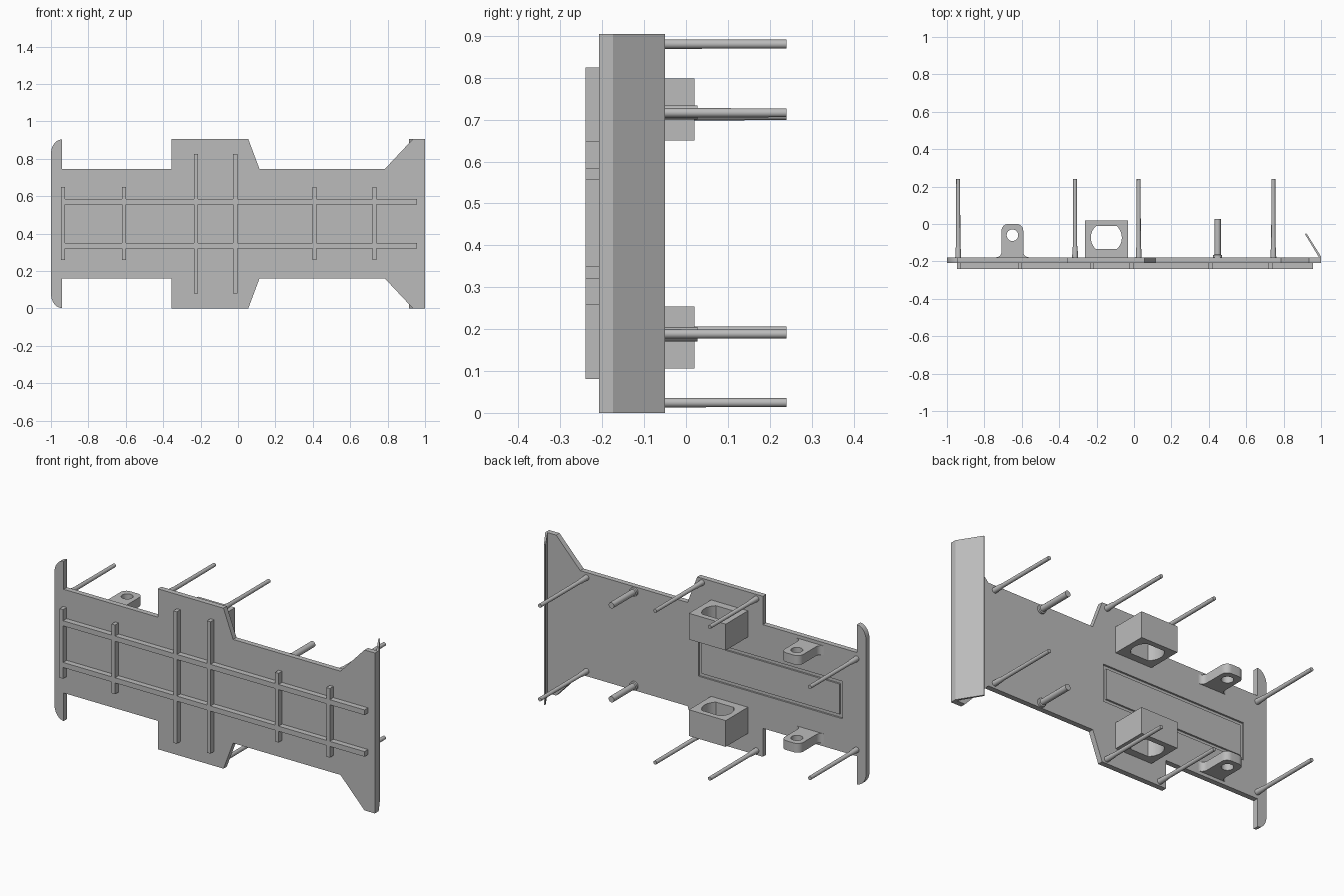
import bpy, bmesh, math
from math import sin, cos, pi
from mathutils import Vector

if "Cube" in bpy.data.objects:
    bpy.data.objects.remove(bpy.data.objects["Cube"], do_unlink=True)

grey = bpy.data.materials.new("plain_grey")
grey.use_nodes = True
grey.diffuse_color = (0.5, 0.5, 0.5, 1)
grey.node_tree.nodes["Principled BSDF"].inputs["Base Color"].default_value = (0.5, 0.5, 0.5, 1)

MID = 0.4525              # mirror height
FRONT, BACK = -0.208, -0.178   # plate faces


def finish(name, bm, smooth=False):
    bmesh.ops.recalc_face_normals(bm, faces=bm.faces)
    mesh = bpy.data.meshes.new(name)
    bm.to_mesh(mesh)
    bm.free()
    mesh.materials.append(grey)
    ob = bpy.data.objects.new(name, mesh)
    bpy.context.collection.objects.link(ob)
    if smooth:
        shade(ob)
    return ob


def shade(ob):
    bpy.ops.object.select_all(action='DESELECT')
    ob.select_set(True)
    bpy.context.view_layer.objects.active = ob
    bpy.ops.object.shade_smooth_by_angle(angle=math.radians(35))


def prism(name, outline, axis, lo, hi, smooth=False):
    """Extrude a 2D outline along y (outline in x, z) or z (outline in x, y)."""
    bm = bmesh.new()
    place = (lambda p: (p[0], lo, p[1])) if axis == 'y' else (lambda p: (p[0], p[1], lo))
    face = bm.faces.new([bm.verts.new(place(p)) for p in outline])
    ext = bmesh.ops.extrude_face_region(bm, geom=[face])
    step = Vector((0, hi - lo, 0)) if axis == 'y' else Vector((0, 0, hi - lo))
    bmesh.ops.translate(bm, vec=step, verts=[v for v in ext["geom"] if isinstance(v, bmesh.types.BMVert)])
    return finish(name, bm, smooth)


def box(name, x0, x1, y0, y1, z0, z1):
    return prism(name, [(x0, y0), (x1, y0), (x1, y1), (x0, y1)], 'z', z0, z1)


def arc(cx, cy, r, start, end, n=8):
    return [(cx + r * cos(math.radians(start + (end - start) * i / n)),
             cy + r * sin(math.radians(start + (end - start) * i / n))) for i in range(n + 1)]


def rod(name, x, z, rings, sides=20):
    """Round rod along y from (y, radius) rings."""
    bm = bmesh.new()
    loops = [[bm.verts.new((x + r * cos(2 * pi * i / sides), y, z + r * sin(2 * pi * i / sides)))
              for i in range(sides)] for y, r in rings]
    for a, b in zip(loops, loops[1:]):
        for i in range(sides):
            j = (i + 1) % sides
            bm.faces.new((a[i], a[j], b[j], b[i]))
    bm.faces.new(loops[0])
    bm.faces.new(loops[-1])
    return finish(name, bm, True)


def cut(ob, cutter):
    mod = ob.modifiers.new("cut", 'BOOLEAN')
    mod.operation, mod.solver, mod.object = 'DIFFERENCE', 'EXACT', cutter
    bpy.ops.object.select_all(action='DESELECT')
    ob.select_set(True)
    bpy.context.view_layer.objects.active = ob
    bpy.ops.object.modifier_apply(modifier=mod.name)
    bpy.data.objects.remove(cutter, do_unlink=True)


# Main plate: upper half outline, mirrored about the middle height
upper = [(1.0, 0.905), (0.935, 0.905), (0.785, 0.745), (0.115, 0.745), (0.055, 0.905),
         (-0.355, 0.905), (-0.355, 0.745), (-0.942, 0.745), (-0.942, 0.903)]
upper += [(-0.942 + 0.058 * cos(a), 0.825 + 0.078 * sin(a))
          for a in (pi * (0.55 + 0.45 * i / 8) for i in range(9))]
outline = upper + [(x, 2 * MID - z) for x, z in reversed(upper)]
plate = prism("main_plate", outline, 'y', FRONT, BACK)

# Rectangular groove on the back of the plate
cut(plate, box("groove_cutter", -0.853, 0.047, BACK - 0.01, BACK + 0.02, 0.347, 0.558))
box("groove_island", -0.833, 0.027, BACK - 0.012, BACK, 0.367, 0.538)

# Angled flap along the end
prism("end_flap", [(0.99, BACK - 0.002), (1.0, BACK - 0.002), (1.0, BACK + 0.004),
                   (0.922, -0.05), (0.914, -0.054)], 'z', 0, 2 * MID)

# Front ribs
for i, (x, half) in enumerate([(-0.935, 0.195), (-0.61, 0.195), (-0.225, 0.372),
                               (-0.015, 0.372), (0.41, 0.195), (0.73, 0.195)]):
    box(f"upright_rib_{i + 1}", x - 0.011, x + 0.011, -0.24, FRONT, MID - half, MID + half)
for i, z in enumerate((0.335, 0.57)):
    box(f"long_rib_{i + 1}", -0.93, 0.957, -0.2395, FRONT, z - 0.0145, z + 0.0145)

for side, sign in (("upper", 1), ("lower", -1)):
    # Long pins with flared bases
    for i, (x, dz) in enumerate([(-0.94, 0.257), (-0.315, 0.428), (0.025, 0.428), (0.745, 0.264)]):
        rod(f"{side}_pin_{i + 1}", x, MID + sign * dz,
            [(BACK - 0.005, 0.016), (BACK + 0.05, 0.0135), (BACK + 0.06, 0.0115), (0.24, 0.0105)])

    # Short post with a collar
    rod(f"{side}_short_post", 0.447, MID + sign * 0.265,
        [(BACK - 0.005, 0.024), (BACK + 0.012, 0.024), (BACK + 0.014, 0.017), (0.027, 0.017)])

    # Block with a flattened round hole
    z = MID + sign * 0.272
    block = box(f"{side}_block", -0.262, -0.032, BACK - 0.002, 0.02, z - 0.074, z + 0.074)
    hole = arc(-0.148, -0.073, 0.083, -48, 48, 12) + arc(-0.148, -0.073, 0.083, 132, 228, 12)
    cut(block, prism("block_hole_cutter", hole, 'z', z - 0.1, z + 0.1))
    shade(block)

    # Lug with filleted foot, rounded top and round hole
    z = MID + sign * 0.248
    shape = [(-0.738, BACK - 0.003)]
    shape += [(-0.562, BACK - 0.003)]
    shape += arc(-0.562, BACK + 0.03, 0.03, 270, 180)
    shape += arc(-0.627, -0.035, 0.035, 0, 90)
    shape += arc(-0.673, -0.035, 0.035, 90, 180)
    shape += arc(-0.738, BACK + 0.03, 0.03, 0, -90)
    lug = prism(f"{side}_lug", shape, 'z', z - 0.026, z + 0.026)
    cut(lug, prism("lug_hole_cutter", arc(-0.65, -0.06, 0.031, 0, 345, 23), 'z', z - 0.1, z + 0.1))
    shade(lug)
